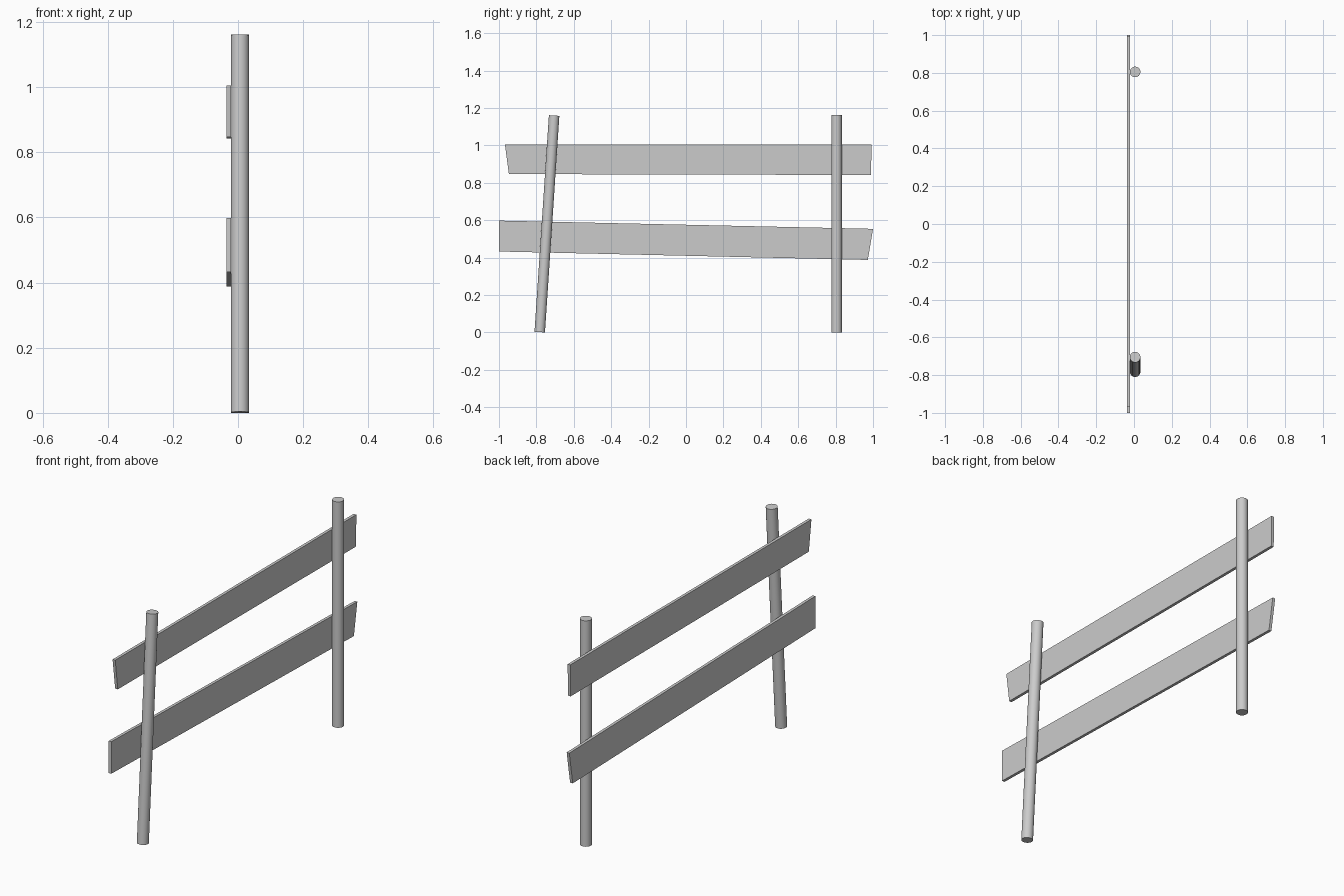
import bpy, bmesh, math
from mathutils import Vector

if "Cube" in bpy.data.objects:
    bpy.data.objects.remove(bpy.data.objects["Cube"])

POST_X, POST_R = 0.006, 0.028
BACK_X, FRONT_X = -0.036, -0.021   # plank thickness range


def post(name, base, top):
    """Round post between two centre points."""
    a, b = Vector(base), Vector(top)
    d = b - a
    bpy.ops.mesh.primitive_cylinder_add(
        vertices=32, radius=POST_R, depth=d.length, location=(a + b) / 2,
        rotation=(-math.atan2(d.y, d.z), 0, 0))
    ob = bpy.context.object
    ob.name = name
    bpy.ops.object.shade_smooth_by_angle(angle=math.radians(40))
    return ob


def plank(name, outline):
    """Board with a hand-cut (y, z) outline, extruded along x."""
    bm = bmesh.new()
    face = bm.faces.new([bm.verts.new((BACK_X, y, z)) for y, z in outline])
    ext = bmesh.ops.extrude_face_region(bm, geom=[face])
    verts = [v for v in ext["geom"] if isinstance(v, bmesh.types.BMVert)]
    bmesh.ops.translate(bm, verts=verts, vec=(FRONT_X - BACK_X, 0, 0))
    bmesh.ops.recalc_face_normals(bm, faces=bm.faces)
    mesh = bpy.data.meshes.new(name)
    bm.to_mesh(mesh)
    bm.free()
    ob = bpy.data.objects.new(name, mesh)
    bpy.context.collection.objects.link(ob)
    return ob


# Posts: one upright, one leaning
post("upright_post", (POST_X, 0.805, 0), (POST_X, 0.805, 1.162))
post("leaning_post", (POST_X, -0.782, 0.002), (POST_X, -0.705, 1.16))

# Rails: crooked boards with uneven ends
plank("upper_plank", [(-0.968, 1.005), (-0.947, 0.847), (0.989, 0.842), (0.992, 1.005)])
plank("lower_plank", [(-1.0, 0.598), (-1.0, 0.433), (0.972, 0.388), (1.0, 0.554)])
